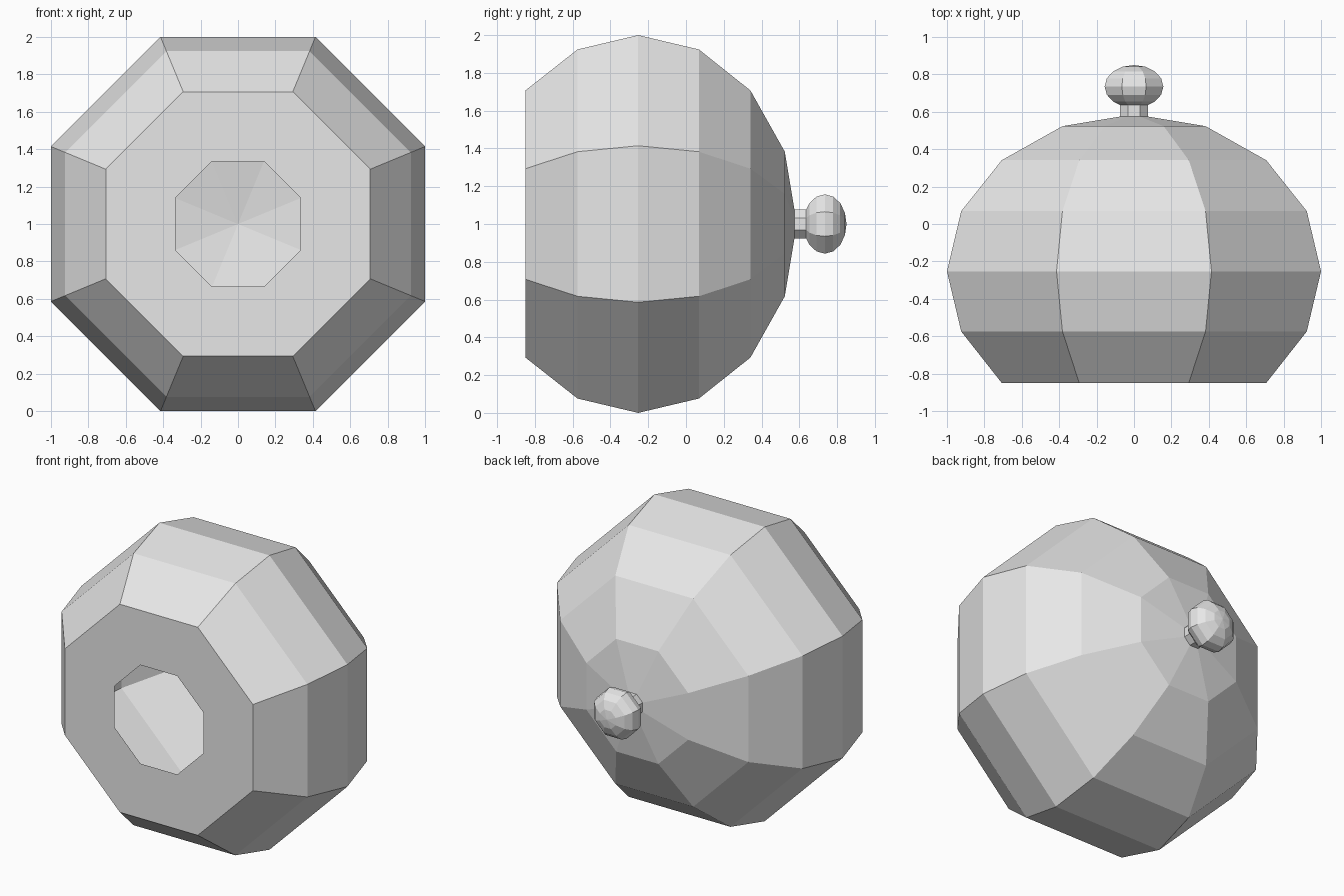
import bpy, bmesh, math

if "Cube" in bpy.data.objects:
    bpy.data.objects.remove(bpy.data.objects["Cube"])

SIDES = 8
CENTRE_Z = 1.0
STEP = math.pi / SIDES  # 22.5 degrees, used around and along the profiles

grey = bpy.data.materials.new("light grey")
grey.diffuse_color = (0.8, 0.8, 0.8, 1)
grey.use_nodes = True
grey.node_tree.nodes["Principled BSDF"].inputs["Base Color"].default_value = grey.diffuse_color


def lathe(name, profile):
    """Turn (y, flat-to-centre radius) points into an eight-sided form around y."""
    bm = bmesh.new()
    rings = []
    for y, apothem in profile:
        r = apothem / math.cos(STEP)
        if r < 1e-4:
            rings.append([bm.verts.new((0, y, CENTRE_Z))] * SIDES)
            continue
        rings.append([bm.verts.new((r * math.cos(STEP * (2 * i + 1)), y,
                                    CENTRE_Z + r * math.sin(STEP * (2 * i + 1))))
                      for i in range(SIDES)])
    for a, b in zip(rings, rings[1:]):
        for i in range(SIDES):
            j = (i + 1) % SIDES
            corners = list(dict.fromkeys((a[i], a[j], b[j], b[i])))
            bm.faces.new(corners)
    bmesh.ops.recalc_face_normals(bm, faces=bm.faces[:])
    mesh = bpy.data.meshes.new(name)
    bm.to_mesh(mesh)
    bm.free()
    mesh.materials.append(grey)
    obj = bpy.data.objects.new(name, mesh)
    bpy.context.collection.objects.link(obj)
    return obj


def dome(centre_y, depth, radius, first, last):
    """Profile points of a squashed ball, counted in 22.5 degree steps."""
    return [(centre_y + depth * math.sin(k * STEP), radius * math.cos(k * STEP))
            for k in range(first, last + 1)]


# Hollow body: flat front with an open mouth, rounded back closing at a point
lathe("hollow_body", [(-0.85, 0.335)] + [(-0.85, 0.707)]
      + dome(-0.253, 0.84, 1.0, -1, 4))

# Short neck joining the body to the knob
lathe("neck", [(0.56, 0.076), (0.66, 0.076)])

# Rounded knob at the back
lathe("knob", dome(0.735, 0.115, 0.157, -4, 4))
